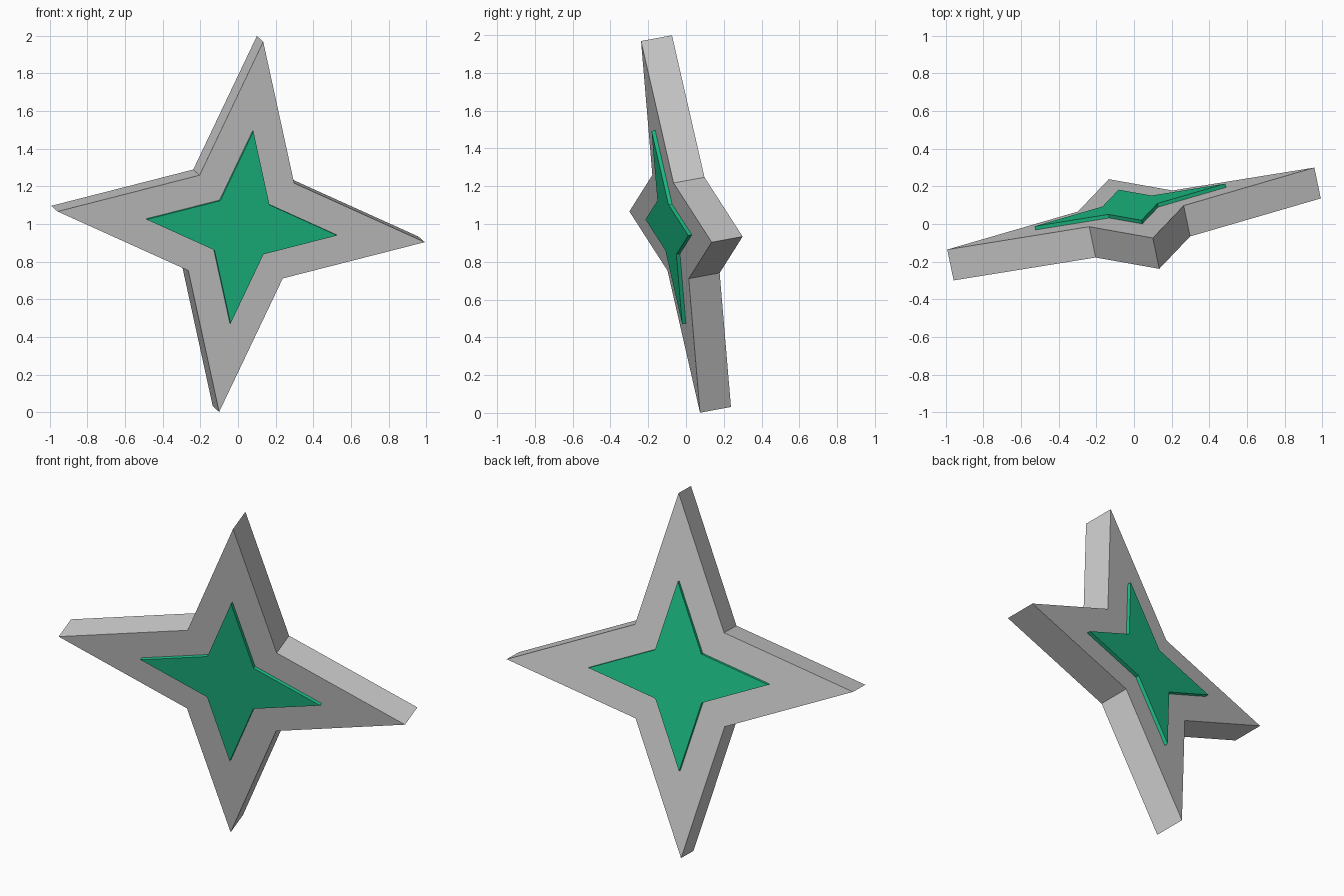
import bpy, bmesh, math
from mathutils import Vector, Matrix

if "Cube" in bpy.data.objects:
    bpy.data.objects.remove(bpy.data.objects["Cube"])

# Tilted frame of the star: right arm, thickness direction, up arm
up = Vector((0.117, -0.156, 0.983)).normalized()
right = Vector((0.971, 0.217, -0.082))
right = (right - up * right.dot(up)).normalized()
back = up.cross(right)
frame = Matrix((right, back, up)).transposed().to_4x4()
frame.translation = (0, 0, 1)


def star(name, radius, y0, y1, color=None):
    """Four-pointed star prism from y0 to y1 along the thickness direction."""
    bm = bmesh.new()
    ring = []
    for i in range(8):
        r = radius * (1.0 if i % 2 == 0 else 0.364)
        a = i * math.pi / 4
        ring.append(bm.verts.new((r * math.cos(a), y0, r * math.sin(a))))
    face = bm.faces.new(ring)
    ext = bmesh.ops.extrude_face_region(bm, geom=[face], use_keep_orig=True)
    moved = [g for g in ext["geom"] if isinstance(g, bmesh.types.BMVert)]
    bmesh.ops.translate(bm, verts=moved, vec=(0, y1 - y0, 0))
    bmesh.ops.recalc_face_normals(bm, faces=bm.faces[:])
    mesh = bpy.data.meshes.new(name)
    bm.to_mesh(mesh)
    bm.free()
    obj = bpy.data.objects.new(name, mesh)
    bpy.context.collection.objects.link(obj)
    obj.matrix_world = frame
    if color:
        mat = bpy.data.materials.get("green") or bpy.data.materials.new("green")
        mat.diffuse_color = color
        mat.use_nodes = True
        mat.node_tree.nodes["Principled BSDF"].inputs["Base Color"].default_value = mat.diffuse_color
        mesh.materials.append(mat)
    return obj


GREEN = (0.012, 0.52, 0.24, 1)
HALF = 0.085   # half thickness of the body
RAISE = 0.02   # height of the inlays above the body

# Grey body
star("star_body", 1.003, -HALF, HALF)

# Raised green stars on both faces
star("front_inlay", 0.521, -HALF - RAISE, -HALF + 0.01, GREEN)
star("back_inlay", 0.521, HALF - 0.01, HALF + RAISE, GREEN)
